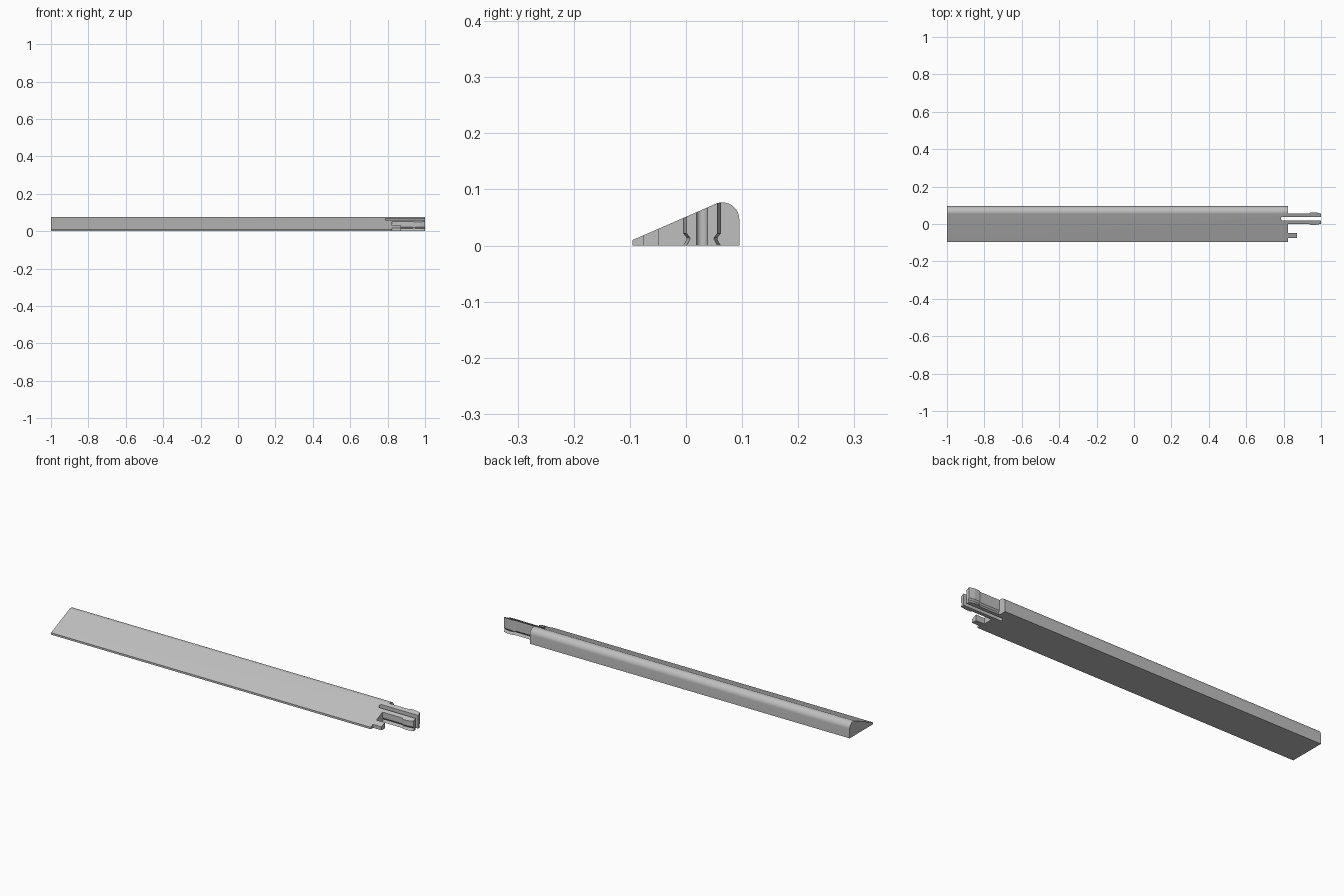
import bpy, bmesh, math

cube = bpy.data.objects.get("Cube")
if cube:
    bpy.data.objects.remove(cube, do_unlink=True)

grey = bpy.data.materials.new("light_grey")
grey.use_nodes = True
colour = (0.52, 0.52, 0.52, 1)
grey.diffuse_color = colour
grey.node_tree.nodes["Principled BSDF"].inputs["Base Color"].default_value = colour

BODY_END = 0.824
SLOT_Y = 0.0285      # centre line between the two prongs
SLOT_HALF = 0.0095


def top(y):
    """Height of the sloping top face at y."""
    return min(0.0514 + 0.436 * y, 0.077)


def loft(name, sections):
    """Skin a list of closed cross-sections and cap both ends."""
    bm = bmesh.new()
    rings = [[bm.verts.new(p) for p in s] for s in sections]
    n = len(rings[0])
    for a, b in zip(rings, rings[1:]):
        for i in range(n):
            j = (i + 1) % n
            bm.faces.new((a[i], a[j], b[j], b[i]))
    bm.faces.new(rings[0])
    bm.faces.new(rings[-1])
    bmesh.ops.recalc_face_normals(bm, faces=bm.faces)
    mesh = bpy.data.meshes.new(name)
    bm.to_mesh(mesh)
    bm.free()
    mesh.materials.append(grey)
    obj = bpy.data.objects.new(name, mesh)
    bpy.context.collection.objects.link(obj)
    return obj


# Wedge body with a rounded back edge
profile = [(-0.095, 0), (0.095, 0)]
for i in range(15):
    a = math.radians(113.5 * i / 14)
    profile.append((0.065 + 0.03 * math.cos(a), 0.047 + 0.03 * math.sin(a)))
profile.append((-0.095, 0.01))
body = loft("wedge_body", [[(x, y, z) for y, z in profile] for x in (-1, BODY_END)])

# Round-ended slot running into the body between the prongs
outline = [(0.9, SLOT_Y - SLOT_HALF), (0.9, SLOT_Y + SLOT_HALF)]
for i in range(13):
    a = math.radians(90 + 15 * i)
    outline.append((0.795 + SLOT_HALF * math.cos(a), SLOT_Y + SLOT_HALF * math.sin(a)))
cutter = loft("slot_cutter", [[(x, y, z) for x, y in outline] for z in (-0.1, 0.2)])
cutter.hide_render = True
cut = body.modifiers.new("slot", "BOOLEAN")
cut.operation = "DIFFERENCE"
cut.solver = "EXACT"
cut.object = cutter
bpy.context.view_layer.objects.active = body
body.select_set(True)
bpy.ops.object.modifier_apply(modifier="slot")
bpy.data.objects.remove(cutter, do_unlink=True)
bpy.ops.object.shade_smooth_by_angle(angle=math.radians(20))

# Snap prongs: barbed near the tip, grooved along the lower outer side
stations = [(BODY_END, 0), (0.935, 0), (0.945, 0.006), (0.972, 0.006), (1.0, 0)]
for name, side in (("front_prong", -1), ("back_prong", 1)):
    inner = SLOT_Y + side * SLOT_HALF
    sections = []
    for x, barb in stations:
        outer = SLOT_Y + side * (0.0275 + barb)
        groove = outer - side * 0.006
        sections.append([(x, inner, 0), (x, outer, 0), (x, groove, 0.011),
                         (x, groove, 0.014), (x, outer, 0.022),
                         (x, outer, top(outer)), (x, inner, top(inner))])
    loft(name, sections)

# Short locating peg by the thin edge
y0, y1 = -0.076, -0.049
loft("locating_peg", [[(x, y0, 0), (x, y1, 0), (x, y1, top(y1)), (x, y0, top(y0))]
                      for x in (BODY_END, 0.872)])
